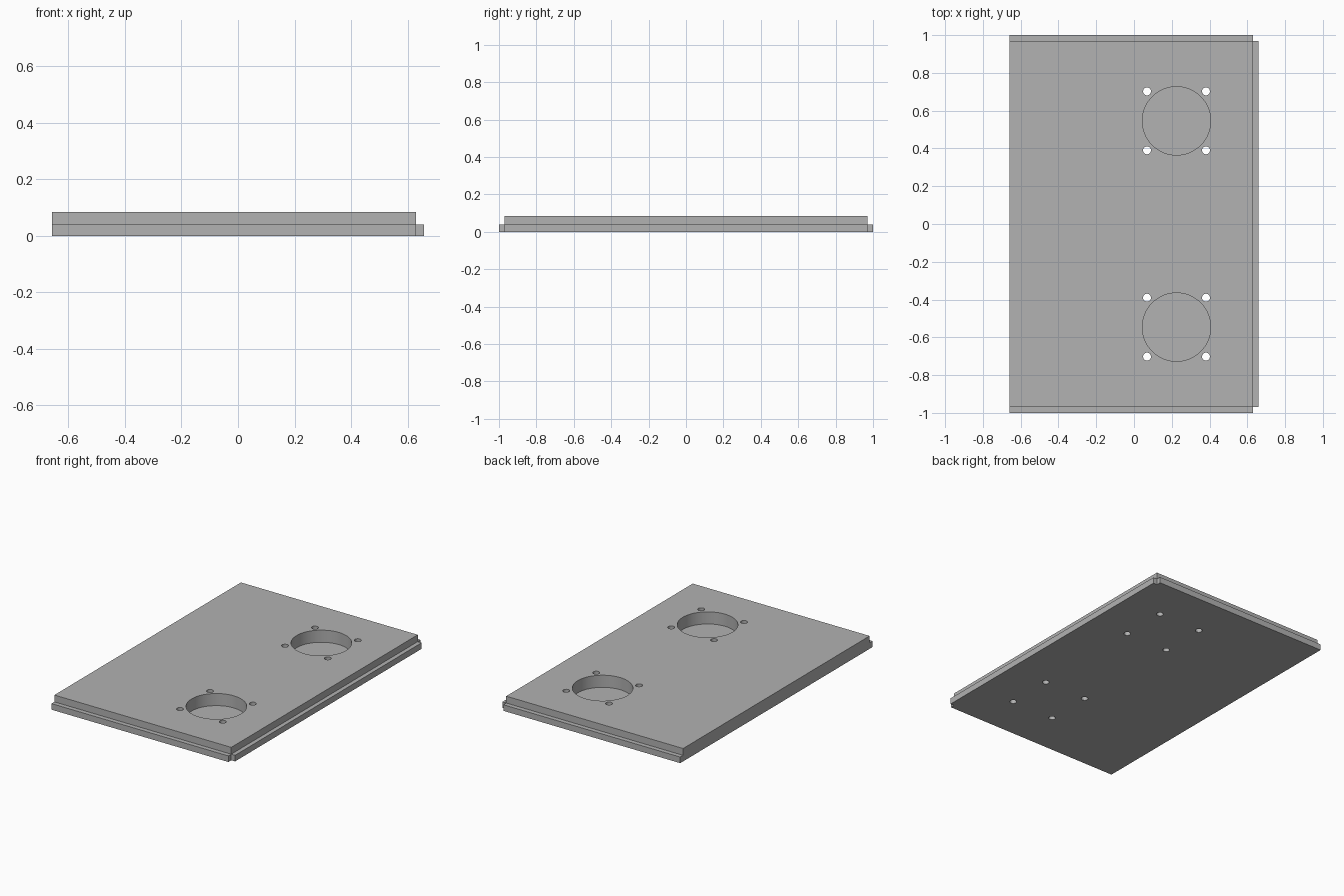
import bpy
from mathutils import Vector

if "Cube" in bpy.data.objects:
    bpy.data.objects.remove(bpy.data.objects["Cube"], do_unlink=True)

grey = bpy.data.materials.new("plain_grey")
grey.use_nodes = True
colour = (0.445, 0.445, 0.445, 1)
grey.diffuse_color = colour
grey.node_tree.nodes["Principled BSDF"].inputs["Base Color"].default_value = colour

LEFT, RIGHT, LIP = -0.658, 0.63, 0.658
INNER, OUTER = 0.97, 1.0
SHEET, STEP, TOP = 0.005, 0.04, 0.085


def box(name, low, high):
    low, high = Vector(low), Vector(high)
    bpy.ops.mesh.primitive_cube_add(size=1, location=(low + high) / 2)
    ob = bpy.context.object
    ob.name = name
    ob.scale = high - low
    bpy.ops.object.transform_apply(location=False, rotation=False, scale=True)
    ob.data.materials.append(grey)
    return ob


def drill(targets, name, x, y, radius, sides):
    bpy.ops.mesh.primitive_cylinder_add(vertices=sides, radius=radius, depth=0.4, location=(x, y, 0))
    cutter = bpy.context.object
    cutter.name = name
    cutter.data.materials.append(grey)
    for ob in targets:
        mod = ob.modifiers.new(name, 'BOOLEAN')
        mod.operation = 'DIFFERENCE'
        mod.solver = 'EXACT'
        mod.object = cutter
        bpy.context.view_layer.objects.active = ob
        bpy.ops.object.modifier_apply(modifier=mod.name)
    bpy.data.objects.remove(cutter, do_unlink=True)


# Main panel on a thin backing sheet
panel = box("main_panel", (LEFT, -INNER, SHEET), (RIGHT, INNER, TOP))
sheet = box("backing_sheet", (LEFT, -OUTER, 0), (RIGHT, OUTER, SHEET))

# Low edge strips on three sides
box("front_edge_strip", (LEFT, -OUTER, SHEET), (RIGHT, -INNER, STEP))
box("back_edge_strip", (LEFT, INNER, SHEET), (RIGHT, OUTER, STEP))
box("left_edge_strip", (RIGHT, -INNER, 0), (LIP, INNER, STEP))

# Round recesses, each with four through holes
for y in (-0.546, 0.546):
    drill([panel], "recess_cutter", 0.225, y, 0.181, 64)
    for dx in (-0.156, 0.156):
        for dy in (-0.156, 0.156):
            drill([panel, sheet], "hole_cutter", 0.225 + dx, y + dy, 0.021, 24)

# Smooth curved walls, crisp edges
for ob in (panel, sheet):
    bpy.ops.object.select_all(action='DESELECT')
    ob.select_set(True)
    bpy.context.view_layer.objects.active = ob
    bpy.ops.object.shade_smooth_by_angle()
